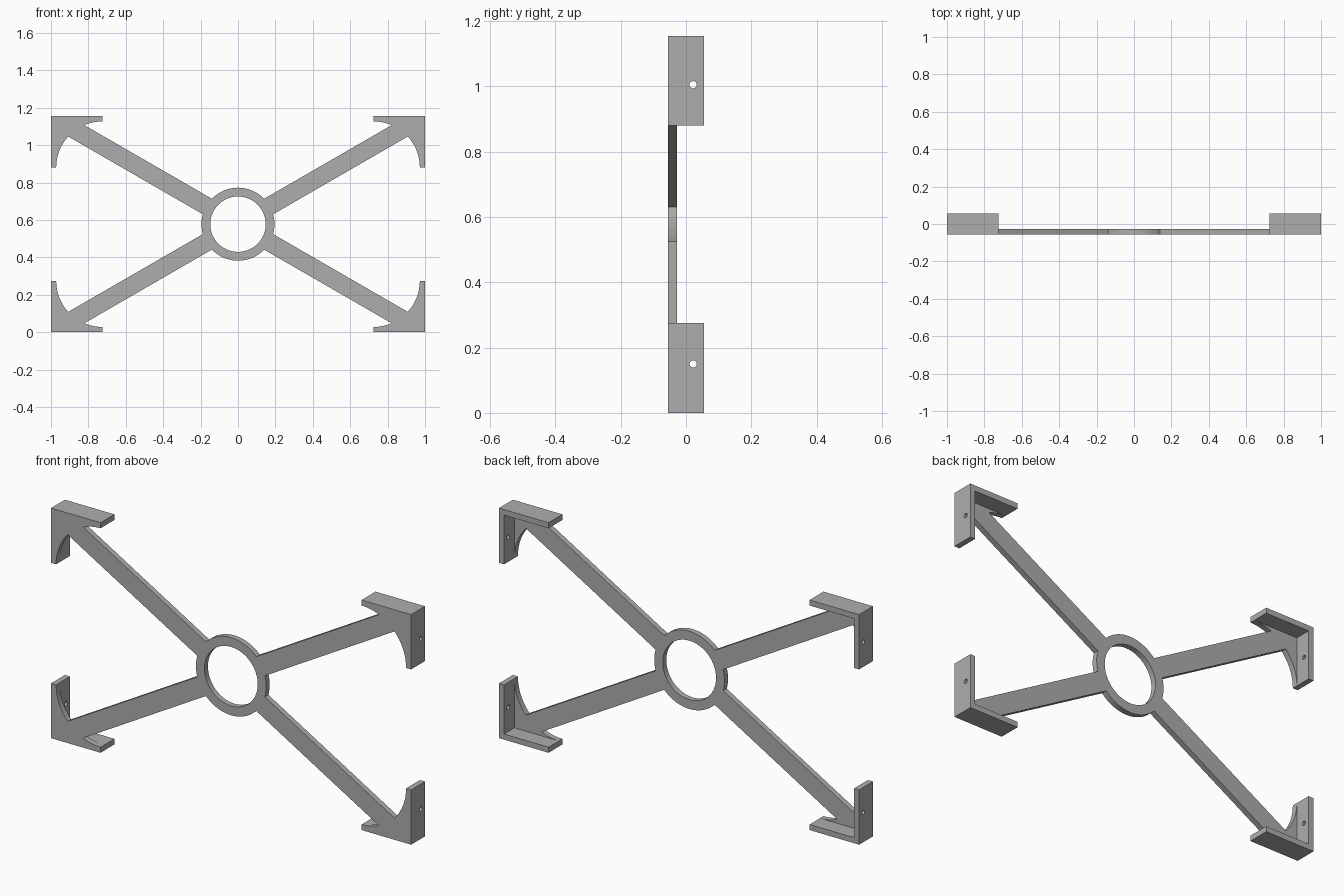
import bpy
import bmesh
from math import asin, cos, sin, radians, pi
from mathutils import Vector

cube = bpy.data.objects.get("Cube")
if cube:
    bpy.data.objects.remove(cube, do_unlink=True)

# Main dimensions
HALF_X, HALF_Z = 1.0, 0.5775          # overall half extents
FRONT, PLATE_BACK, BACK = -0.055, -0.027, 0.055
RING_OUT, RING_IN = 0.195, 0.148
ARM_HALF, ARM_ANGLE = 0.048, radians(30)
FLANGE, WALL = 0.275, 0.028           # flange length and thickness
HOLE_R, HOLE_Y, HOLE_DROP = 0.011, 0.022, 0.15

grey = bpy.data.materials.new("mid grey")
grey.use_nodes = True
GREY = (0.42, 0.42, 0.42, 1)
grey.diffuse_color = GREY
grey.node_tree.nodes["Principled BSDF"].inputs["Base Color"].default_value = GREY


def arc(cx, cy, r, start, end, steps):
    """Points along an arc, both ends included."""
    angles = [start + (end - start) * i / steps for i in range(steps + 1)]
    return [(cx + r * cos(a), cy + r * sin(a)) for a in angles]


def prism(name, loops, place, depth):
    """Fill closed 2D loops (outline, then holes) and extrude them by depth."""
    bm = bmesh.new()
    for loop in loops:
        verts = [bm.verts.new(place(u, v)) for u, v in loop]
        for a, b in zip(verts, verts[1:] + verts[:1]):
            bm.edges.new((a, b))
    bmesh.ops.triangle_fill(bm, edges=bm.edges[:], use_beauty=True)
    ext = bmesh.ops.extrude_face_region(bm, geom=bm.faces[:], use_keep_orig=True)
    moved = [g for g in ext["geom"] if isinstance(g, bmesh.types.BMVert)]
    bmesh.ops.translate(bm, verts=moved, vec=Vector(depth))
    bmesh.ops.recalc_face_normals(bm, faces=bm.faces[:])
    mesh = bpy.data.meshes.new(name)
    bm.to_mesh(mesh)
    bm.free()
    mesh.materials.append(grey)
    mesh.shade_smooth()
    mesh.set_sharp_from_angle(angle=radians(30))
    obj = bpy.data.objects.new(name, mesh)
    bpy.context.collection.objects.link(obj)
    return obj


# One quarter of the frame outline: ring, arm side, scooped gusset, corner
scoop_r = FLANGE - WALL
cx, cz = HALF_X - FLANGE, HALF_Z - FLANGE
offset = cz * cos(ARM_ANGLE) - cx * sin(ARM_ANGLE)
low = ARM_ANGLE + asin((-ARM_HALF - offset) / scoop_r)
high = ARM_ANGLE + asin((ARM_HALF - offset) / scoop_r)
spread = asin(ARM_HALF / RING_OUT)

quarter = arc(0, 0, RING_OUT, 0, ARM_ANGLE - spread, 6)
quarter += arc(cx, cz, scoop_r, low, 0, 12)
quarter += [(HALF_X, cz), (HALF_X, HALF_Z), (cx, HALF_Z)]
quarter += arc(cx, cz, scoop_r, pi / 2, high, 8)
quarter += arc(0, 0, RING_OUT, ARM_ANGLE + spread, pi / 2, 12)

# Mirror the quarter around both axes into one closed outline
outline = []
for sx, sz in ((1, 1), (-1, 1), (-1, -1), (1, -1)):
    part = [(sx * x, sz * z) for x, z in quarter]
    if sx * sz < 0:
        part.reverse()
    outline += part[:-1]

prism("cross_frame", [outline, arc(0, 0, RING_IN, 0, 2 * pi, 72)[:-1]],
      lambda u, v: (u, FRONT, v + HALF_Z), (0, PLATE_BACK - FRONT, 0))

# Corner flanges: drilled upright side and plain horizontal leg
for sx, side in ((1, "left"), (-1, "right")):
    for sz, level in ((1, "upper"), (-1, "lower")):
        upright = [(PLATE_BACK, cz), (BACK, cz), (BACK, HALF_Z), (PLATE_BACK, HALF_Z)]
        hole = arc(HOLE_Y, HALF_Z - HOLE_DROP, HOLE_R, 0, 2 * pi, 24)[:-1]
        prism(f"{level}_{side}_side_flange", [upright, hole],
              lambda u, v: (sx * HALF_X, u, sz * v + HALF_Z), (-sx * WALL, 0, 0))
        inner = HALF_X - WALL
        leg = [(cx, PLATE_BACK), (inner, PLATE_BACK), (inner, BACK), (cx, BACK)]
        prism(f"{level}_{side}_flat_flange", [leg],
              lambda u, v: (sx * u, v, sz * HALF_Z + HALF_Z), (0, 0, -sz * WALL))
